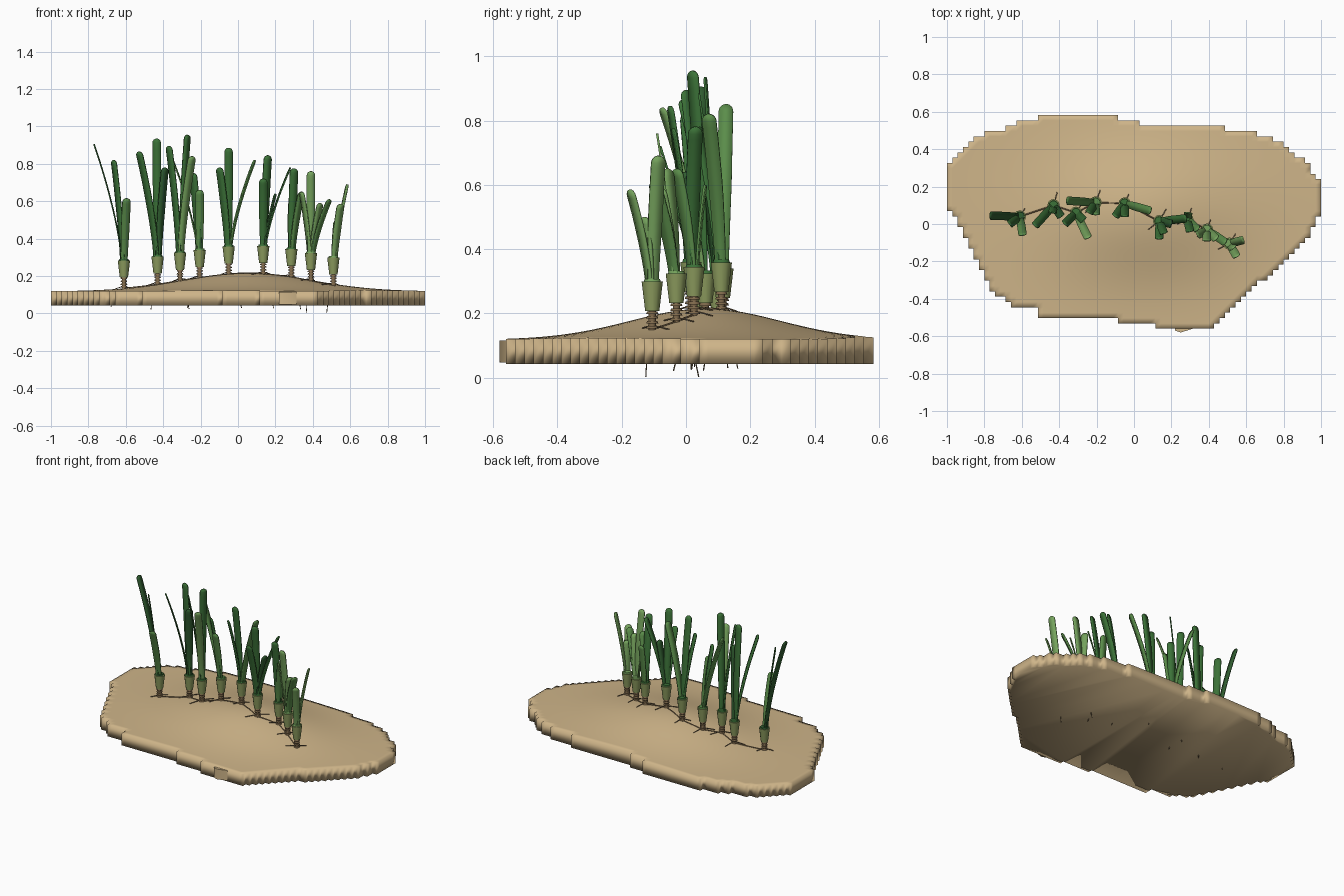
import bpy, bmesh, math, random
from mathutils import Vector

random.seed(4)
if "Cube" in bpy.data.objects:
    bpy.data.objects.remove(bpy.data.objects["Cube"])


def material(name, rgb):
    m = bpy.data.materials.new(name)
    m.use_nodes = True
    m.diffuse_color = (*rgb, 1)
    m.node_tree.nodes["Principled BSDF"].inputs["Base Color"].default_value = (*rgb, 1)
    return m


SAND = material("sand", (.62, .46, .25))
SHEATH = material("olive sheath", (.27, .34, .115))
STEM = material("brown stem", (.21, .14, .07))
ROOT = material("brown root", (.19, .135, .075))
GREENS = {
    "deep": material("deep green", (.03, .11, .03)),
    "dark": material("dark green", (.045, .17, .04)),
    "mid": material("mid green", (.105, .27, .07)),
    "light": material("light green", (.18, .37, .11)),
}


def finish(name, bm, mat, angle=None):
    """Turn a bmesh into a smooth object, with edges sharper than angle kept."""
    bmesh.ops.recalc_face_normals(bm, faces=bm.faces)
    me = bpy.data.meshes.new(name)
    bm.to_mesh(me)
    bm.free()
    me.materials.append(mat)
    me.shade_smooth()
    if angle:
        me.set_sharp_from_angle(angle=math.radians(angle))
    ob = bpy.data.objects.new(name, me)
    bpy.context.collection.objects.link(ob)
    return ob


def tube(name, points, radius, mat):
    cu = bpy.data.curves.new(name, "CURVE")
    cu.dimensions = "3D"
    cu.bevel_depth = radius
    cu.bevel_resolution = 1
    cu.use_fill_caps = True
    sp = cu.splines.new("POLY")
    sp.points.add(len(points) - 1)
    for p, co in zip(sp.points, points):
        p.co = (*co, 1)
    cu.materials.append(mat)
    ob = bpy.data.objects.new(name, cu)
    bpy.context.collection.objects.link(ob)


# Sand bed: grid cells inside an outline, giving a stepped rim
OUTLINE = [(-.5, .59), (-.09, .59), (-.08, .56), (.02, .555), (.03, .53), (.47, .53),
           (.48, .505), (.63, .5), (.65, .475), (.7, .47), (.8, .42), (.92, .33),
           (1, .22), (1, .06), (.94, -.06), (.86, -.15), (.6, -.38), (.41, -.56),
           (.14, -.56), (.1, -.53), (-.08, -.52), (-.1, -.49), (-.5, -.49),
           (-.52, -.46), (-.62, -.45), (-.75, -.36), (-.84, -.18), (-.94, 0),
           (-1, .1), (-1, .31), (-.86, .45), (-.77, .5), (-.63, .52), (-.61, .555),
           (-.51, .56)]
CELL, FLOOR, RIM = 2 / 70, .042, .118


def inside(x, y):
    hit = False
    for (ax, ay), (bx, by) in zip(OUTLINE, OUTLINE[1:] + OUTLINE[:1]):
        if (ay > y) != (by > y) and x < ax + (y - ay) / (by - ay) * (bx - ax):
            hit = not hit
    return hit


def ground(x, y):
    return RIM + .097 * math.exp(-((x - .05) / .49) ** 2 - ((y - .06) / .33) ** 2)


bm = bmesh.new()
grid = {}


def corner(i, j):
    if (i, j) not in grid:
        x, y = -1 + i * CELL, -.56 + j * CELL
        grid[i, j] = bm.verts.new((x, y, ground(x, y)))
    return grid[i, j]


for i in range(70):
    for j in range(40):
        if inside(-1 + (i + .5) * CELL, -.56 + (j + .5) * CELL):
            bm.faces.new([corner(i + a, j + b) for a, b in ((0, 0), (1, 0), (1, 1), (0, 1))])
rim = [e for e in bm.edges if e.is_boundary]
walls = bmesh.ops.extrude_edge_only(bm, edges=rim)["geom"]
for v in walls:
    if isinstance(v, bmesh.types.BMVert):
        v.co.z = FLOOR
bottom = [e for e in bm.edges if e.is_boundary]
bmesh.ops.contextual_create(bm, geom=bottom)
bmesh.ops.triangulate(bm, faces=[f for f in bm.faces if len(f.verts) > 4])
finish("sand_bed", bm, SAND)

# Small chipped lip at the front of the rim
bm = bmesh.new()
lip = [bm.verts.new((x, y, FLOOR + .005)) for x, y in
       ((.22, -.57), (.25, -.58), (.33, -.555), (.33, -.54), (.22, -.54))]
face = bm.faces.new(lip)
up = bmesh.ops.extrude_face_region(bm, geom=[face])["geom"]
bmesh.ops.translate(bm, vec=(0, 0, .068), verts=[v for v in up if isinstance(v, bmesh.types.BMVert)])
finish("sand_lip", bm, SAND, 40)


def blade(base, tip, mat):
    """Curved ribbon with a round end, its width across the lean."""
    base, tip = Vector(base), Vector(tip)
    lean = Vector((tip.x - base.x, tip.y - base.y, 0))
    side = Vector((-lean.y, lean.x, 0)).normalized()
    length = (tip - base).length
    steps = [k / 12 for k in range(12)] + [1 - .022 / length * s for s in (1, .6, .3, .1, 0)]
    bm = bmesh.new()
    rows = []
    for t in sorted(steps):
        p = base + lean * t ** 1.5
        p.z = base.z + (tip.z - base.z) * t
        half = .016 + .0065 * min(1, t * 1.8)
        end = max(0, 1 - (1 - t) * length / .022)
        half *= math.sqrt(max(.02, 1 - end * end))
        rows.append([bm.verts.new(p + side * half * s) for s in (-1, 1)])
    for a, b in zip(rows, rows[1:]):
        bm.faces.new((a[0], a[1], b[1], b[0]))
    ob = finish("blade", bm, mat, 50)
    mod = ob.modifiers.new("thickness", "SOLIDIFY")
    mod.thickness = .007
    mod.offset = 0


def stack(name, x, y, parts, mat, sides):
    """Cone sections piled up: (bottom z, top z, bottom radius, top radius)."""
    bm = bmesh.new()
    for low, high, r1, r2 in parts:
        made = bmesh.ops.create_cone(bm, cap_ends=True, segments=sides, radius1=r1,
                                     radius2=r2, depth=high - low)
        bmesh.ops.translate(bm, verts=made["verts"], vec=(x, y, (low + high) / 2))
    finish(name, bm, mat, 40)


# Shoots along the runner, with the tips of the blades of each
SHOOTS = [(-.61, .04), (-.43, .10), (-.31, .06), (-.205, .115), (-.05, .11),
          (.135, .015), (.285, .025), (.39, -.03), (.51, -.105)]
BLADES = [
    [(-.77, .045, .905, "deep"), (-.665, 0, .82, "dark"), (-.595, -.06, .615, "mid")],
    [(-.53, -.01, .865, "dark"), (-.435, .06, .935, "dark"), (-.39, .04, .78, "deep")],
    [(-.37, 0, .895, "dark"), (-.27, .02, .955, "dark"), (-.245, -.075, .84, "light")],
    [(-.36, .125, .85, "mid"), (-.205, .05, .66, "mid"), (-.24, .06, .75, "dark")],
    [(-.05, .04, .885, "dark"), (-.1, .04, .78, "dark"), (.09, .07, .82, "mid")],
    [(.16, -.05, .845, "dark"), (.135, -.08, .72, "dark"), (.2, 0, .64, "deep"),
     (.28, .03, .78, "dark")],
    [(.3, -.04, .775, "dark"), (.34, -.03, .65, "mid"), (.29, .06, .6, "mid")],
    [(.39, -.09, .76, "light"), (.34, -.06, .65, "light"), (.49, -.1, .61, "mid"),
     (.44, -.08, .59, "light")],
    [(.55, -.175, .585, "light"), (.585, -.085, .69, "light"), (.53, -.13, .5, "light")],
]

for n, ((x, y), tips) in enumerate(zip(SHOOTS, BLADES)):
    z = ground(x, y)
    # Ringed stem base, flared leaf sheath and the leaf bases filling it
    rings = [(z + .004 + k * .015, z + .012 + k * .015, .019, .016) for k in range(4)]
    stack("stem_rings", x, y, rings + [(z - .02, z + .07, .011, .011)], STEM, 10)
    stack("leaf_sheath", x, y, [(z + .058, z + .15, .022, .033)], SHEATH, 12)
    stack("leaf_bases", x, y, [(z + .14, z + .158, .029, .024)], GREENS[tips[0][3]], 12)
    for tx, ty, tz, shade in tips:
        out = Vector((tx - x, ty - y, 0)).normalized() * .009
        blade((x + out.x, y + out.y, z + .11), (tx, ty, tz), GREENS[shade])
    # Surface roots lying on the sand
    for k in range(2):
        a = random.uniform(.9, 1.4) + k * 2.6
        reach = random.uniform(.05, .08)
        path = []
        for s in (0, .5, 1):
            px, py = x + math.cos(a) * reach * s, y + math.sin(a) * reach * s
            path.append((px, py, ground(px, py) + .012 * (1 - s) + .001))
        tube("surface_root", path, .0025, ROOT)
    # Buried root whose tip pokes out underneath
    dx, dy = random.uniform(-.08, .08), random.uniform(-.07, .07)
    low = .002 if n in (7, 8) else random.uniform(.02, .035)
    tube("deep_root", [(x, y, z), (x + dx * .7, y + dy * .7, .1),
                       (x + dx, y + dy, low)], .002, ROOT)

# Runner joining neighbouring shoots
for (ax, ay), (bx, by) in zip(SHOOTS, SHOOTS[1:]):
    run = [(ax + (bx - ax) * s / 4, ay + (by - ay) * s / 4) for s in range(5)]
    tube("runner", [(px, py, ground(px, py) + .001) for px, py in run], .0035, STEM)
